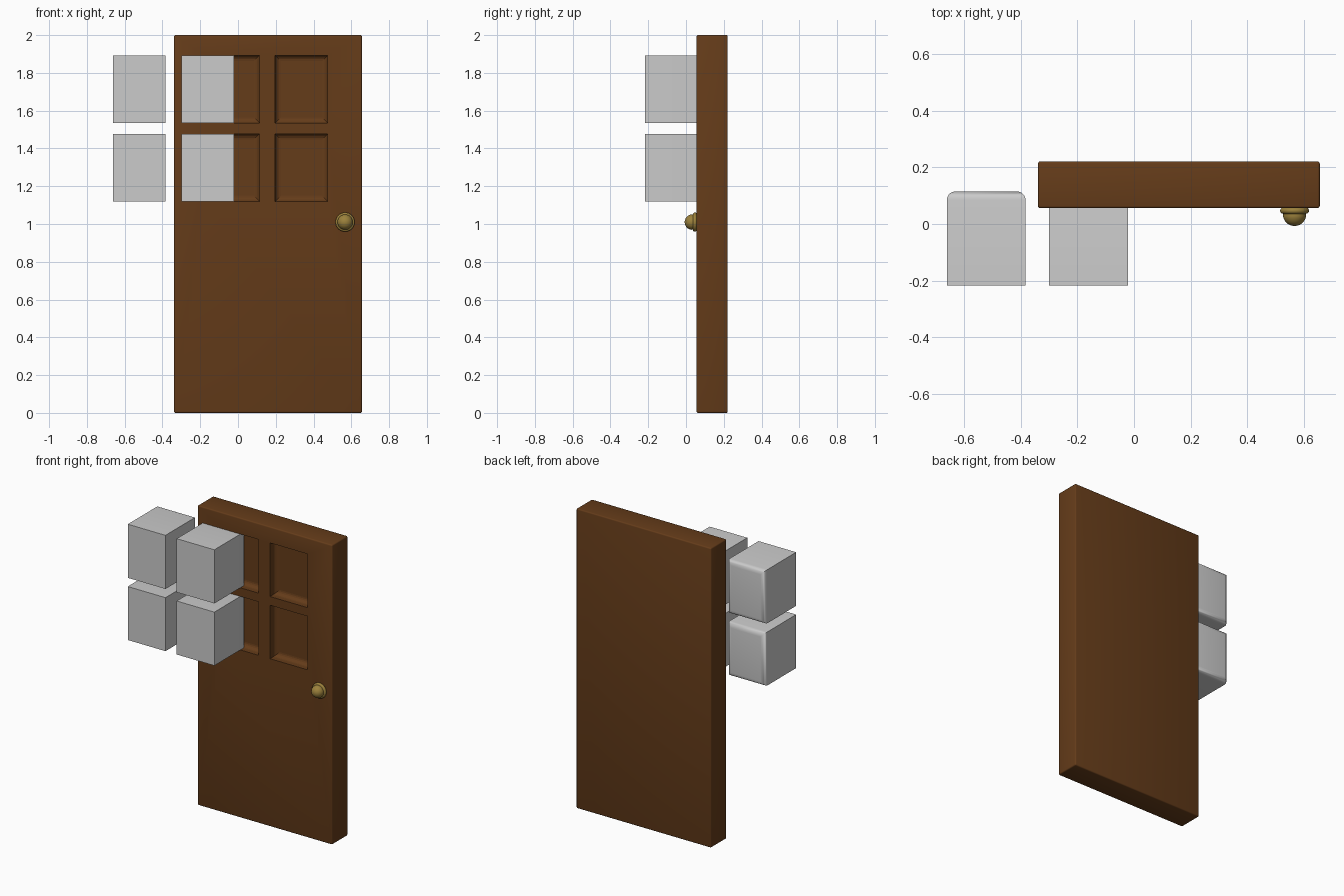
import bpy, bmesh, math
from mathutils import Matrix

if "Cube" in bpy.data.objects:
    bpy.data.objects.remove(bpy.data.objects["Cube"])


def material(name, color):
    m = bpy.data.materials.new(name)
    m.diffuse_color = color
    m.use_nodes = True
    m.node_tree.nodes["Principled BSDF"].inputs["Base Color"].default_value = m.diffuse_color
    return m


def box(name, lo, hi, bevel, segments, pick=lambda e: True):
    """Box between two corners, with the picked edges rounded."""
    bm = bmesh.new()
    bmesh.ops.create_cube(bm, size=1)
    for v in bm.verts:
        v.co = [(a + b) / 2 + c * (b - a) for a, b, c in zip(lo, hi, v.co)]
    bmesh.ops.bevel(bm, geom=[e for e in bm.edges if pick(e)], offset=bevel,
                    segments=segments, profile=0.5, affect='EDGES')
    bmesh.ops.recalc_face_normals(bm, faces=bm.faces)
    me = bpy.data.meshes.new(name)
    bm.to_mesh(me)
    bm.free()
    ob = bpy.data.objects.new(name, me)
    bpy.context.collection.objects.link(ob)
    return ob


def smooth(ob, angle):
    bpy.ops.object.select_all(action='DESELECT')
    ob.select_set(True)
    bpy.context.view_layer.objects.active = ob
    bpy.ops.object.shade_smooth_by_angle(angle=math.radians(angle))


BACK = 0.115
ROWS = [(1.12, 1.477), (1.535, 1.893)]
COLUMNS = [-0.661, -0.300]
WIDTH = 0.278


def panel_block(name, x, z0, z1):
    # only the four edges around the rear face are rounded
    return box(name, (x, -0.218, z0), (x + WIDTH, BACK, z1), 0.03, 5,
               lambda e: all(v.co.y > BACK - 1e-4 for v in e.verts))


# door slab
door = box("door", (-0.339, 0.056, 0), (0.656, 0.221, 2), 0.008, 3)
door.data.materials.append(material("brown_wood", (0.13, 0.045, 0.010, 1)))

# four recessed panels, and the matching loose blocks beside them
for r, (z0, z1) in enumerate(ROWS):
    for c, x in enumerate(COLUMNS):
        block = panel_block(f"panel_block_{r}_{c}", x, z0, z1)
        smooth(block, 60)
        cutter = panel_block(f"recess_cutter_{r}_{c}", x + 0.497, z0, z1)
        cutter.hide_render = True
        cutter.hide_set(True)
        cut = door.modifiers.new("recess", 'BOOLEAN')
        cut.operation = 'DIFFERENCE'
        cut.solver = 'EXACT'
        cut.object = cutter
smooth(door, 35)

# door knob: rounded flange and ball turned around the y axis
profile = [(0.0, 0.060), (0.044, 0.060)]
profile += [(0.040 + 0.011 * math.cos(a), 0.047 + 0.011 * math.sin(a))
            for a in [math.radians(70 - 20 * i) for i in range(9)]]
profile += [(0.041 * math.cos(a), 0.034 - 0.041 * math.sin(a))
            for a in [math.radians(90 * i / 10) for i in range(1, 11)]]
bm = bmesh.new()
verts = [bm.verts.new((r, y, 0)) for r, y in profile]
edges = [bm.edges.new(p) for p in zip(verts, verts[1:])]
bmesh.ops.spin(bm, geom=verts + edges, cent=(0, 0, 0), axis=(0, 1, 0),
               angle=2 * math.pi, steps=32)
bmesh.ops.remove_doubles(bm, verts=bm.verts, dist=1e-4)
bmesh.ops.recalc_face_normals(bm, faces=bm.faces)
bmesh.ops.transform(bm, matrix=Matrix.Translation((0.567, 0, 1.01)), verts=bm.verts)
me = bpy.data.meshes.new("door_knob")
bm.to_mesh(me)
bm.free()
knob = bpy.data.objects.new("door_knob", me)
bpy.context.collection.objects.link(knob)
me.materials.append(material("brass", (0.33, 0.22, 0.045, 1)))
smooth(knob, 50)
